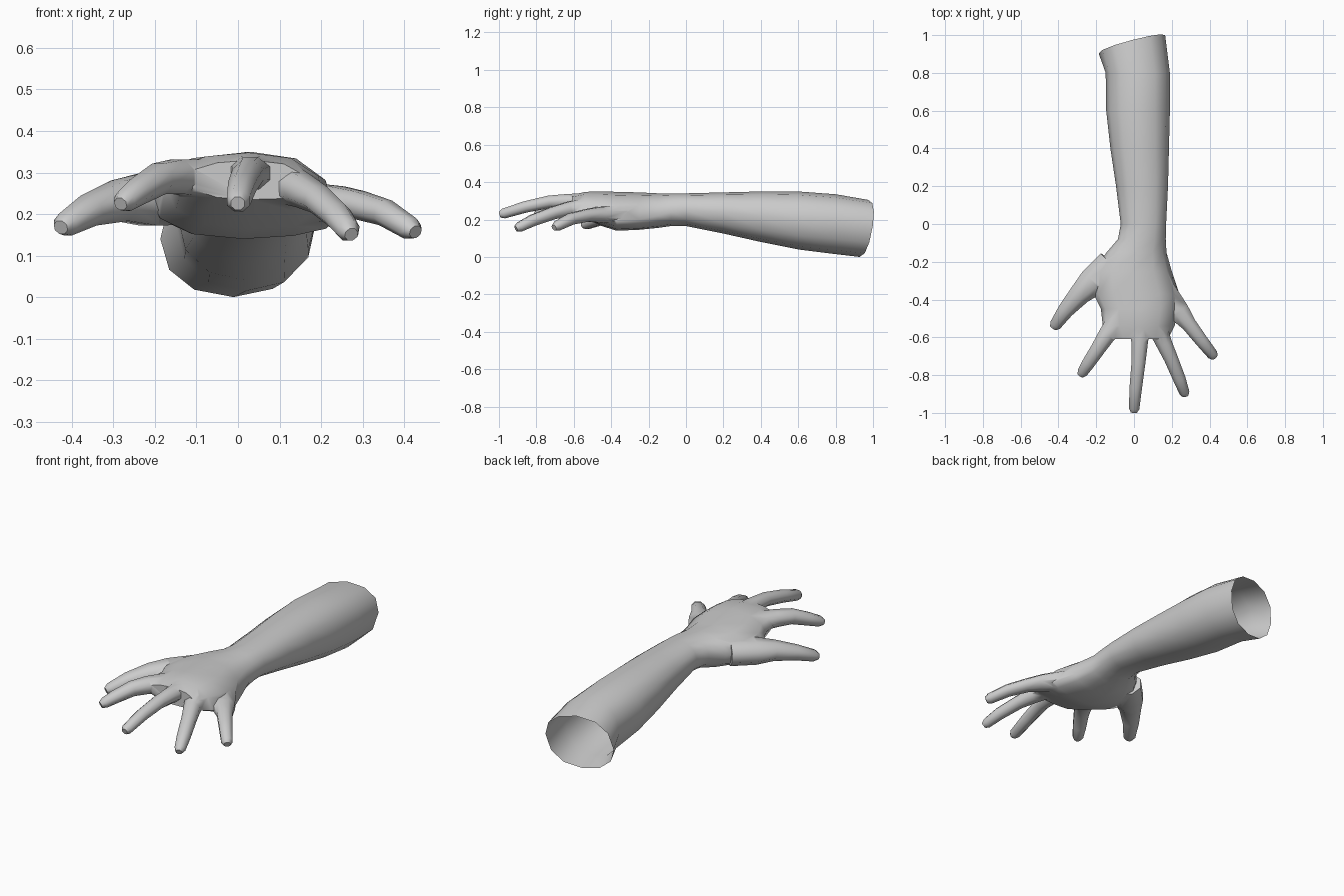
import bpy, bmesh, math
from mathutils import Vector


def loft(name, rings):
    """Closed tube skinned over equal-length rings of points."""
    bm = bmesh.new()
    loops = [[bm.verts.new(p) for p in r] for r in rings]
    n = len(loops[0])
    for a, b in zip(loops, loops[1:]):
        for i in range(n):
            j = (i + 1) % n
            bm.faces.new((a[i], a[j], b[j], b[i]))
    bm.faces.new(loops[0])
    bm.faces.new(loops[-1])
    bmesh.ops.recalc_face_normals(bm, faces=bm.faces)
    me = bpy.data.meshes.new(name)
    bm.to_mesh(me)
    bm.free()
    ob = bpy.data.objects.new(name, me)
    bpy.context.collection.objects.link(ob)
    return ob


def section(y, x0, x1, zb, zt, zl, zr, n=12):
    """Rounded cross-section; zl and zr are the heights of its two sides."""
    pts = []
    for i in range(n):
        a = 2 * math.pi * i / n
        c, s = math.cos(a), math.sin(a)
        c = math.copysign(abs(c) ** 0.9, c)
        side = zl + (zr - zl) * (c + 1) / 2
        z = side + ((zt - side) if s > 0 else (side - zb)) * math.copysign(abs(s) ** 0.9, s)
        x = (x0 + x1) / 2 + c * (x1 - x0) / 2
        # the cut end of the forearm is slanted
        yy = 0.955 + 0.26 * x + 0.15 * (z - 0.16) if y > 0.9 else y
        pts.append((x, yy, z))
    return pts


def finger(name, path, n=8):
    """Tapered finger along (x, y, z, width radius, height radius), blunt tip."""
    pts = [Vector(p[:3]) for p in path]
    rad = [p[3:] for p in path]
    d = (pts[-1] - pts[-2]).normalized()
    pts.append(pts[-1] + d * 0.022)
    rad.append((rad[-1][0] * 0.6, rad[-1][1] * 0.6))
    rings = []
    for i, p in enumerate(pts):
        t = (pts[min(i + 1, len(pts) - 1)] - pts[max(i - 1, 0)]).normalized()
        side = t.cross(Vector((0, 0, 1))).normalized()
        up = side.cross(t)
        w, h = rad[i]
        rings.append([p + side * w * math.cos(a) + up * h * math.sin(a)
                      for a in (2 * math.pi * (k + 0.5) / n for k in range(n))])
    return loft(name, rings)


# forearm, wrist and palm: y, x min, x max, z bottom, z top, left and right side heights
arm = loft("forearm_and_hand", [section(*s) for s in (
    (0.95, -0.187, 0.165, 0.00, 0.305, 0.14, 0.17),
    (0.80, -0.150, 0.190, 0.015, 0.335, 0.18, 0.19),
    (0.60, -0.147, 0.190, 0.04, 0.350, 0.20, 0.20),
    (0.40, -0.125, 0.185, 0.08, 0.350, 0.22, 0.22),
    (0.20, -0.095, 0.180, 0.125, 0.345, 0.24, 0.24),
    (0.00, -0.070, 0.170, 0.165, 0.340, 0.26, 0.25),
    (-0.08, -0.085, 0.168, 0.165, 0.340, 0.26, 0.24),
    (-0.15, -0.145, 0.172, 0.155, 0.340, 0.25, 0.22),
    (-0.25, -0.215, 0.200, 0.145, 0.345, 0.24, 0.20),
    (-0.37, -0.215, 0.240, 0.140, 0.348, 0.25, 0.19),
    (-0.45, -0.175, 0.235, 0.165, 0.350, 0.27, 0.20),
    (-0.54, -0.165, 0.215, 0.205, 0.348, 0.285, 0.225),
    (-0.61, -0.120, 0.180, 0.235, 0.330, 0.285, 0.245))])

# thumb and four fingers
fingers = {
    "thumb": ((-0.12, -0.21, 0.24, 0.085, 0.07), (-0.215, -0.305, 0.235, 0.085, 0.068),
              (-0.285, -0.37, 0.232, 0.062, 0.053), (-0.36, -0.455, 0.208, 0.046, 0.040),
              (-0.415, -0.533, 0.175, 0.034, 0.030)),
    "index_finger": ((-0.08, -0.50, 0.285, 0.062, 0.050), (-0.145, -0.59, 0.290, 0.050, 0.045),
                     (-0.19, -0.66, 0.285, 0.042, 0.040), (-0.24, -0.735, 0.255, 0.037, 0.034),
                     (-0.272, -0.785, 0.232, 0.030, 0.028)),
    "middle_finger": ((0.03, -0.52, 0.30, 0.065, 0.045), (0.03, -0.63, 0.298, 0.047, 0.042),
                      (0.024, -0.73, 0.295, 0.040, 0.036), (0.010, -0.86, 0.267, 0.036, 0.033),
                      (0.001, -0.975, 0.232, 0.030, 0.029)),
    "ring_finger": ((0.11, -0.51, 0.275, 0.062, 0.050), (0.158, -0.63, 0.255, 0.046, 0.042),
                    (0.195, -0.71, 0.235, 0.040, 0.036), (0.24, -0.82, 0.195, 0.036, 0.033),
                    (0.266, -0.89, 0.160, 0.029, 0.028)),
    "little_finger": ((0.15, -0.36, 0.225, 0.080, 0.055), (0.238, -0.465, 0.225, 0.062, 0.045),
                      (0.29, -0.53, 0.222, 0.043, 0.036), (0.355, -0.615, 0.203, 0.037, 0.033),
                      (0.415, -0.69, 0.165, 0.031, 0.028)),
}

# merge everything into one skin
bpy.context.view_layer.objects.active = arm
for name, path in fingers.items():
    f = finger(name, path)
    m = arm.modifiers.new(name, 'BOOLEAN')
    m.operation = 'UNION'
    m.solver = 'EXACT'
    m.object = f
    bpy.ops.object.modifier_apply(modifier=m.name)
    bpy.data.objects.remove(f)

# the forearm is a hollow shell, open at the cut end
bm = bmesh.new()
bm.from_mesh(arm.data)
ends = [f for f in bm.faces if f.normal.y > 0.7 and f.calc_center_median().y > 0.88]
bmesh.ops.delete(bm, geom=ends, context='FACES')
bm.to_mesh(arm.data)
bm.free()

arm.select_set(True)
bpy.ops.object.shade_smooth_by_angle(angle=math.radians(60))
